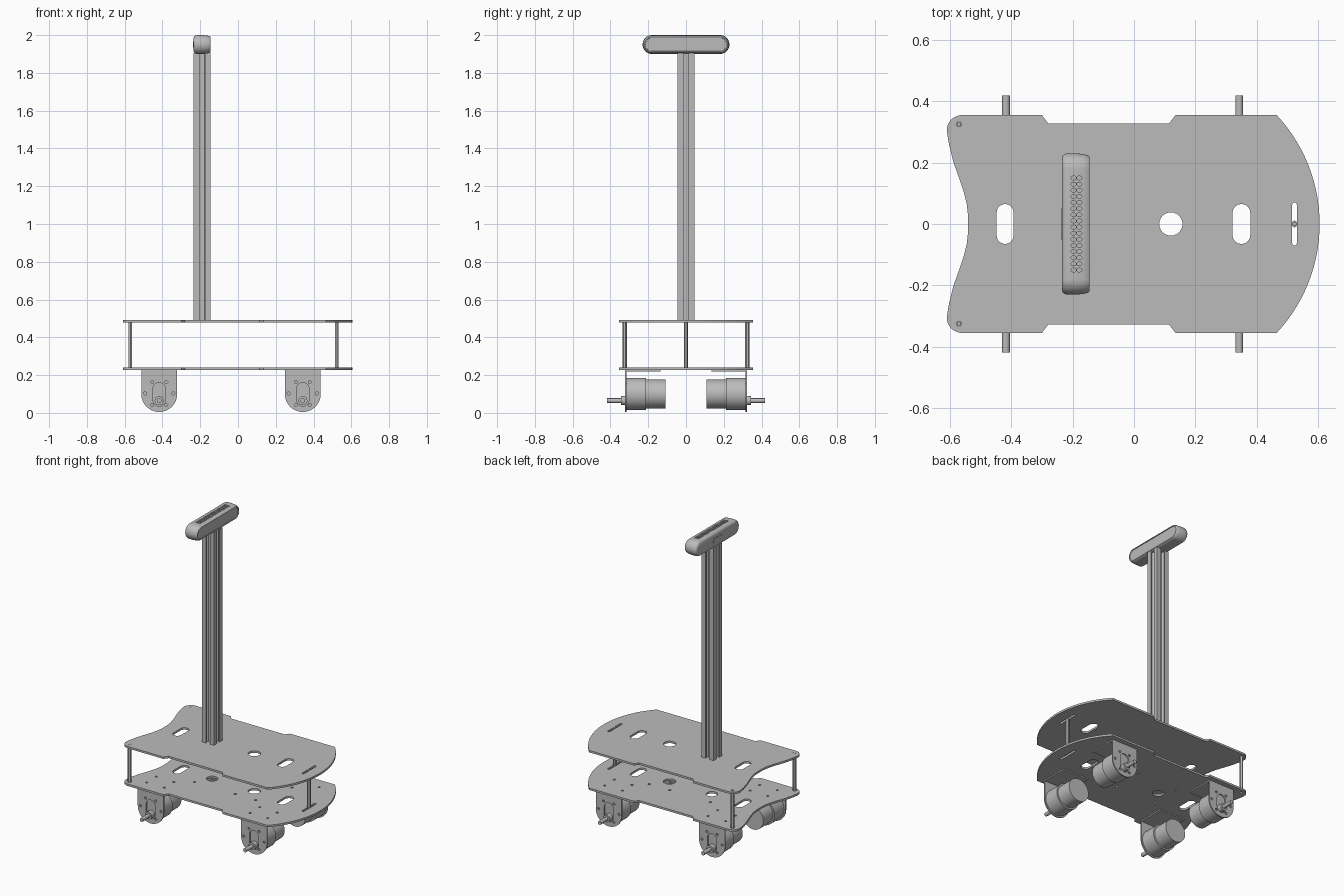
import bpy, bmesh
from math import sin, cos, pi, atan2
from mathutils import Matrix

cube = bpy.data.objects.get("Cube")
if cube:
    bpy.data.objects.remove(cube)

grey = bpy.data.materials.new("plain grey")
grey.use_nodes = True
GREY = (0.5, 0.5, 0.5, 1)
grey.diffuse_color = GREY
grey.node_tree.nodes["Principled BSDF"].inputs["Base Color"].default_value = GREY


def add(name, mesh):
    ob = bpy.data.objects.new(name, mesh)
    bpy.context.collection.objects.link(ob)
    mesh.materials.clear()
    mesh.materials.append(grey)
    return ob


def smooth(ob):
    bpy.ops.object.select_all(action='DESELECT')
    ob.select_set(True)
    bpy.context.view_layer.objects.active = ob
    bpy.ops.object.shade_smooth_by_angle(angle=0.6)


def evaluated(ob):
    dg = bpy.context.evaluated_depsgraph_get()
    return bpy.data.meshes.new_from_object(ob.evaluated_get(dg))


def arc(cx, cy, r, a0, a1, n=12):
    return [(cx + r * cos(a0 + (a1 - a0) * i / n), cy + r * sin(a0 + (a1 - a0) * i / n))
            for i in range(n + 1)]


def circle(cx, cy, r, n=24):
    return arc(cx, cy, r, 0, 2 * pi, n)[:-1]


def slot(cx, cy, width, length):
    """Rounded slot, long in y."""
    r, h = width / 2, (length - width) / 2
    return arc(cx, cy + h, r, 0, pi) + arc(cx, cy - h, r, pi, 2 * pi)


def sheet(name, loops, thickness, matrix):
    """Flat outline with holes, extruded both ways about its plane."""
    cu = bpy.data.curves.new(name, 'CURVE')
    cu.dimensions, cu.fill_mode, cu.extrude = '2D', 'BOTH', thickness / 2
    for pts in loops:
        sp = cu.splines.new('POLY')
        sp.points.add(len(pts) - 1)
        for p, (x, y) in zip(sp.points, pts):
            p.co = (x, y, 0, 1)
        sp.use_cyclic_u = True
    tmp = bpy.data.objects.new(name + "_outline", cu)
    bpy.context.collection.objects.link(tmp)
    bpy.context.view_layer.update()
    me = evaluated(tmp)
    bpy.data.objects.remove(tmp)
    bm = bmesh.new()
    bm.from_mesh(me)
    bmesh.ops.remove_doubles(bm, verts=bm.verts, dist=1e-5)
    bmesh.ops.transform(bm, matrix=matrix, verts=bm.verts)
    bmesh.ops.recalc_face_normals(bm, faces=bm.faces)
    bm.to_mesh(me)
    bm.free()
    me.name = name
    for p in me.polygons:
        p.use_smooth = False
    return add(name, me)


def rod(name, r, a, b, sides=40):
    """Cylinder from point a to b, along y or z."""
    bm = bmesh.new()
    length = abs(b[1] - a[1]) + abs(b[2] - a[2])
    bmesh.ops.create_cone(bm, cap_ends=True, segments=sides, radius1=r, radius2=r, depth=length)
    rot = Matrix.Rotation(pi / 2, 4, 'X') if a[1] != b[1] else Matrix()
    mid = [(p + q) / 2 for p, q in zip(a, b)]
    bmesh.ops.transform(bm, matrix=Matrix.Translation(mid) @ rot, verts=bm.verts)
    me = bpy.data.meshes.new(name)
    bm.to_mesh(me)
    bm.free()
    ob = add(name, me)
    if sides > 6:
        smooth(ob)
    return ob


# Deck outline: bowed nose, waisted sides, scooped tail with rounded corners
nose = atan2(0.355, 0.38)
half = arc(0.085, 0, 0.52, 0, nose, 14)
half += [(0.135, 0.355), (0.115, 0.328), (-0.28, 0.328), (-0.30, 0.355)]
half += arc(-0.56, 0.305, 0.05, pi / 2, pi * 1.05, 10)
half += [(-0.602, 0.255), (-0.588, 0.2), (-0.57, 0.15), (-0.555, 0.105), (-0.545, 0.065), (-0.541, 0.03)]
deck = half + [(x, -y) for x, y in reversed(half[1:])]

holes = [slot(-0.42, 0, 0.055, 0.13), slot(0.35, 0, 0.058, 0.13), slot(0.523, 0, 0.015, 0.14),
         circle(0.12, 0, 0.038), circle(-0.57, 0.325, 0.008), circle(-0.57, -0.325, 0.008)]
MOTOR_X = (-0.417, 0.343)
screw_holes = [circle(mx + dx, s * y, 0.008, 12) for mx in MOTOR_X for dx in (-0.065, 0.065)
               for y in (0.17, 0.27) for s in (-1, 1)]
screw_holes += [circle(x, s * 0.1, 0.008, 12) for x in (-0.25, 0.05, 0.2) for s in (-1, 1)]
sheet("upper_deck", [deck] + holes, 0.013, Matrix.Translation((0, 0, 0.484)))
sheet("lower_deck", [deck] + holes + [circle(-0.19, 0, 0.035)] + screw_holes, 0.013,
      Matrix.Translation((0, 0, 0.234)))

# Hexagonal standoffs between the decks
for name, x, y in (("rear_left_standoff", -0.57, 0.325), ("rear_right_standoff", -0.57, -0.325),
                   ("front_standoff", 0.523, 0)):
    rod(name, 0.0115, (x, y, 0.24), (x, y, 0.478), 6)
    rod(name + "_screw", 0.007, (x, y, 0.47), (x, y, 0.4905), 12)

# Motors on rounded brackets, at the four corners
for end, mx in zip(("rear", "front"), MOTOR_X):
    for side, s in (("right", -1), ("left", 1)):
        n = f"{end}_{side}_"
        outline = arc(mx, 0.1, 0.095, pi, 2 * pi, 24) + [(mx + 0.095, 0.227), (mx - 0.095, 0.227)]
        bolts = [circle(mx + 0.075 * cos(k * pi / 3), 0.103 + 0.07 * sin(k * pi / 3), 0.008, 12)
                 for k in range(6)]
        sheet(n + "bracket", [outline, slot(mx, 0.098, 0.066, 0.125)] + bolts, 0.008,
              Matrix.Translation((0, s * 0.318, 0)) @ Matrix.Rotation(pi / 2, 4, 'X'))
        flange = [(mx - 0.095, 0.135), (mx + 0.095, 0.135), (mx + 0.095, 0.32), (mx - 0.095, 0.32)]
        sheet(n + "bracket_flange", [[(x, s * y) for x, y in flange]], 0.008,
              Matrix.Translation((0, 0, 0.223)))
        for part, r, z, y0, y1 in (("gearbox", 0.086, 0.1, 0.212, 0.314),
                                   ("motor", 0.076, 0.1, 0.108, 0.212),
                                   ("shaft_boss", 0.024, 0.065, 0.31, 0.345),
                                   ("shaft", 0.0125, 0.065, 0.345, 0.418)):
            rod(n + part, r, (mx, s * y0, z), (mx, s * y1, z))

# Slotted mast: one quarter-side of the T-slot profile, turned four times
side = [(0.045, -0.045), (0.045, -0.014), (0.037, -0.014), (0.037, -0.025), (0.03, -0.025),
        (0.018, -0.013), (0.018, 0.013), (0.03, 0.025), (0.037, 0.025), (0.037, 0.014), (0.045, 0.014)]
mast = []
for k in range(4):
    c, s = round(cos(k * pi / 2)), round(sin(k * pi / 2))
    mast += [(c * x - s * y, s * x + c * y) for x, y in side]
sheet("mast", [mast, circle(0, 0, 0.009)], 1.42, Matrix.Translation((-0.19, 0, 1.195)))

# Camera head: stadium sections lofted along x, with a recessed face on +x
bm = bmesh.new()
rings = []
for x, inset in ((-0.235, 0.014), (-0.232, 0.007), (-0.226, 0.002), (-0.218, 0), (-0.19, 0),
                 (-0.165, 0.002), (-0.15, 0.006), (-0.145, 0.01), (-0.145, 0.014), (-0.149, 0.015)):
    r = 0.05 - inset
    pts = arc(0.18, 0, r, -pi / 2, pi / 2, 20) + arc(-0.18, 0, r, pi / 2, pi * 1.5, 20)
    rings.append([bm.verts.new((x, y, 1.95 + z)) for y, z in pts])
for a, b in zip(rings, rings[1:]):
    for i in range(len(a)):
        j = (i + 1) % len(a)
        bm.faces.new((a[i], a[j], b[j], b[i]))
bm.faces.new(rings[0])
bm.faces.new(rings[-1])
bmesh.ops.recalc_face_normals(bm, faces=bm.faces)
me = bpy.data.meshes.new("camera_head")
bm.to_mesh(me)
bm.free()
head = add("camera_head", me)

# Two rows of vents sunk into the top of the head
vents = [[(x + dy, y + dx) for dx, dy in slot(0, 0, 0.012, 0.016)]
         for x in (-0.197, -0.178) for y in [-0.15 + 0.02 * i for i in range(16)]]
cutter = sheet("vent_cutter", vents, 0.02, Matrix.Translation((0, 0, 2.002)))
cutter.hide_render = True
cut = head.modifiers.new("vents", 'BOOLEAN')
cut.operation, cut.solver, cut.object = 'DIFFERENCE', 'EXACT', cutter
bpy.context.view_layer.update()
cut_mesh = evaluated(head)
head.modifiers.clear()
head.data = cut_mesh
bpy.data.objects.remove(cutter)
smooth(head)

# Port cover on the back of the head
sheet("port_cover", [slot(0, 0, 0.03, 0.1)], 0.004,
      Matrix.Translation((-0.235, 0, 1.95)) @ Matrix.Rotation(pi / 2, 4, 'Y'))
